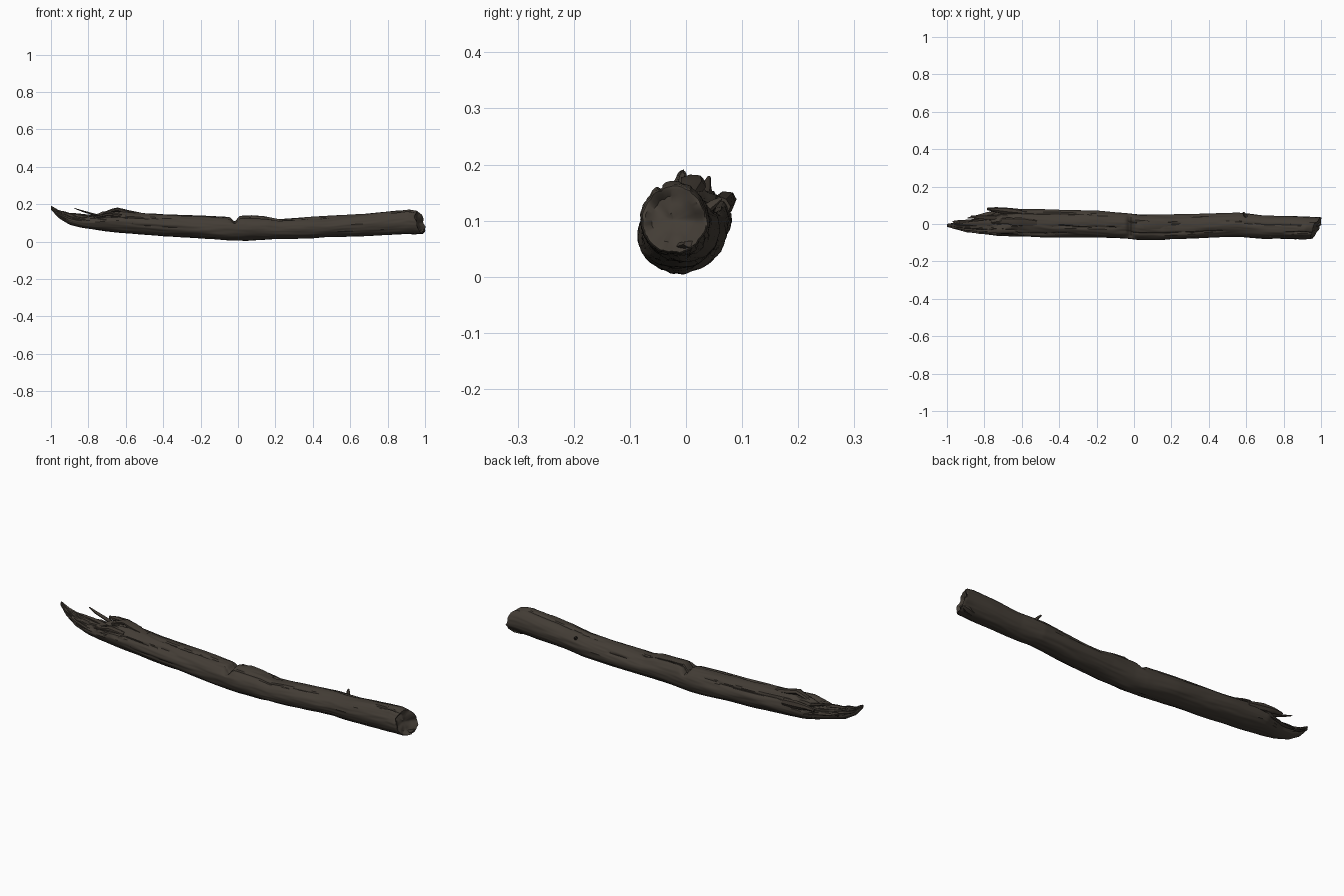
import bpy, bmesh, math, random
from mathutils import Vector, noise

if "Cube" in bpy.data.objects:
    bpy.data.objects.remove(bpy.data.objects["Cube"])

random.seed(4)


def material(name, col):
    m = bpy.data.materials.new(name)
    m.diffuse_color = (*col, 1)
    m.use_nodes = True
    m.node_tree.nodes["Principled BSDF"].inputs["Base Color"].default_value = m.diffuse_color
    return m


BARK = material("dark bark", (0.056, 0.046, 0.036))
WOOD = material("split wood", (0.050, 0.040, 0.031))

# Outline stations: x, bottom z, top z, front y, back y
ST = [(-1.0, .172, .19, -.014, .0), (-.96, .128, .168, -.026, .008),
      (-.9, .092, .150, -.04, .018), (-.83, .074, .135, -.05, .032),
      (-.77, .064, .138, -.058, .06), (-.71, .056, .150, -.062, .08),
      (-.62, .046, .158, -.066, .08), (-.4, .03, .145, -.07, .076),
      (-.2, .016, .138, -.073, .07), (-.04, .007, .132, -.078, .06),
      (.03, .005, .138, -.085, .053), (.16, .01, .134, -.087, .05),
      (.22, .015, .122, -.082, .051), (.4, .018, .13, -.071, .055),
      (.56, .026, .141, -.067, .06), (.68, .031, .15, -.077, .046),
      (.85, .036, .166, -.08, .041), (.93, .04, .170, -.081, .038),
      (.968, .04, .163, -.08, .037)]

# Long cracks in the bark: start x, end x, angle, depth
CRACKS = [(-.04, .26, 1.25, .012), (-.5, -.06, 1.75, .008), (-.75, -.3, 2.5, .009),
          (-.7, -.1, .75, .009), (-.1, .5, 2.1, .006), (.45, .95, 1.3, .006),
          (.3, .42, .5, .008), (-.6, -.2, 3.3, .005), (.8, .97, 2.0, .012)]


def station(x):
    for a, b in zip(ST, ST[1:]):
        if x <= b[0]:
            t = (x - a[0]) / (b[0] - a[0])
            return [p + (q - p) * t for p, q in zip(a[1:], b[1:])]
    return ST[-1][1:]


def ramp(x, a, b):
    t = min(1, max(0, (x - a) / (b - a)))
    return t * t * (3 - 2 * t)


def log_point(x, a):
    zb, zt, y0, y1 = station(x)
    c, s = math.cos(a), math.sin(a)
    # lumps, lengthwise grain and rough torn wood at the broken end
    cut = .004 * noise.noise(Vector((x * 5, c * 1.5, s * 1.5)))
    cut += .0025 * noise.noise(Vector((x * 9, c * 7, s * 7)))
    torn = ramp(-x, .55, .72) * ramp(s, -.1, .4)
    cut += torn * .016 * noise.noise(Vector((x * 16, c * 5, s * 5)))
    for x0, x1, ang, depth in CRACKS:
        if x0 < x < x1:
            w = ang + .14 * noise.noise(Vector((x * 9, ang * 7, 0)))
            fade = math.sin(math.pi * (x - x0) / (x1 - x0)) ** .5
            cut += depth * fade * math.exp(-((a - w) / .07) ** 2)
    ry, rz = (y1 - y0) / 2, (zt - zb) / 2
    small = min(1, rz / .04)
    y = (y0 + y1) / 2 + (ry - cut * small) * c
    z = (zb + zt) / 2 + (rz - cut * small) * s
    # notch across the top
    z -= .026 * math.exp(-((x + .018) / .016) ** 2) * ramp(s, .3, .95)
    # slanted sawn end
    k = ramp(x, .85, .968)
    return Vector((x + k * (.4 * (y + .02) - .25 * (z - .1)), y, z))


def finish(bm, name, mat, angle=40):
    bmesh.ops.recalc_face_normals(bm, faces=bm.faces)
    me = bpy.data.meshes.new(name)
    bm.to_mesh(me)
    bm.free()
    me.materials.append(mat)
    ob = bpy.data.objects.new(name, me)
    bpy.context.collection.objects.link(ob)
    bpy.ops.object.select_all(action='DESELECT')
    bpy.context.view_layer.objects.active = ob
    ob.select_set(True)
    bpy.ops.object.shade_smooth_by_angle(angle=math.radians(angle))
    return ob


def skin(bm, rings):
    for r, q in zip(rings, rings[1:]):
        n = len(r)
        for i in range(n):
            bm.faces.new((r[i], r[(i + 1) % n], q[(i + 1) % n], q[i]))
    bm.faces.new(rings[0])
    bm.faces.new(rings[-1])


# Main log with a hollowed, uneven end
N, M = 72, 240
bm = bmesh.new()
rings = []
for j in range(M + 1):
    x = -1 + 1.968 * j / M
    rings.append([bm.verts.new(log_point(x, math.tau * i / N - math.pi / 2 + 1e-4
                                         if i < N / 4 else math.tau * i / N - math.pi / 2))
                  for i in range(N)])
edge = [v.co.copy() for v in rings[-1]]
mid = sum(edge, Vector()) / N
for scale, dx in ((.95, .006), (.86, .004), (.68, -.006), (.45, -.009), (.2, -.004), (.05, -.003)):
    ring = []
    for p in edge:
        q = mid + (p - mid) * scale
        q.x += dx + .012 * noise.noise(Vector((3, q.y * 35, q.z * 35)))
        ring.append(bm.verts.new(q))
    rings.append(ring)
skin(bm, rings)
finish(bm, "log", BARK)


def splinter(name, pts, mat=WOOD, flat=.5, sides=7):
    """Ragged tapering strip through (x, y, z, radius) points."""
    bm = bmesh.new()
    rings = []
    for k, (x, y, z, r) in enumerate(pts):
        a = pts[max(k - 1, 0)]
        b = pts[min(k + 1, len(pts) - 1)]
        d = (Vector(b[:3]) - Vector(a[:3])).normalized()
        u = d.cross(Vector((0, 0, 1))).normalized()
        v = u.cross(d)
        ring = []
        for i in range(sides):
            t = math.tau * i / sides
            w = r * random.uniform(.8, 1.15)
            ring.append(bm.verts.new(Vector((x, y, z)) + u * w * math.cos(t)
                                     + v * w * flat * math.sin(t)))
        rings.append(ring)
    skin(bm, rings)
    return finish(bm, name, mat, 35)


# Torn splinters at the broken end
splinter("upright_splinter", [(-.72, .035, .132, .016), (-.78, .034, .148, .012),
                              (-.83, .037, .162, .009), (-.875, .041, .178, .003)])
splinter("back_slab", [(-.6, .062, .125, .018), (-.68, .07, .132, .019),
                       (-.74, .076, .138, .014), (-.785, .08, .136, .007)], flat=1.1)
splinter("top_flake", [(-.52, .005, .145, .02), (-.6, .01, .160, .026),
                       (-.645, .012, .172, .024), (-.675, .014, .165, .018),
                       (-.72, .015, .148, .016)])
splinter("side_flake", [(-.62, -.035, .138, .018), (-.7, -.035, .145, .018),
                        (-.76, -.036, .132, .014), (-.8, -.034, .122, .006)])
splinter("inner_fibre", [(-.74, .0, .13, .018), (-.81, .004, .14, .014),
                         (-.87, .003, .148, .01), (-.92, .002, .153, .004)])
splinter("forked_tip", [(-.88, .004, .125, .018), (-.94, .008, .14, .012),
                        (-.97, .014, .152, .003)])
splinter("low_back_splinter", [(-.72, .055, .10, .02), (-.79, .045, .11, .015),
                               (-.85, .036, .115, .008), (-.89, .032, .118, .003)])

# Small twig stub and lifted bark along the notch
splinter("twig_stub", [(.60, .035, .118, .01), (.592, .05, .13, .008),
                       (.585, .062, .139, .004)], BARK, flat=.9)
splinter("lifted_bark", [(.015, -.01, .130, .022), (.07, -.008, .134, .026),
                         (.14, -.006, .130, .024), (.2, -.004, .120, .012)], BARK, flat=.3)
# Broken lip under the sawn end
splinter("end_lip", [(.93, -.01, .05, .022), (.97, .0, .052, .022),
                     (.998, .008, .058, .012)], BARK, flat=.5)
